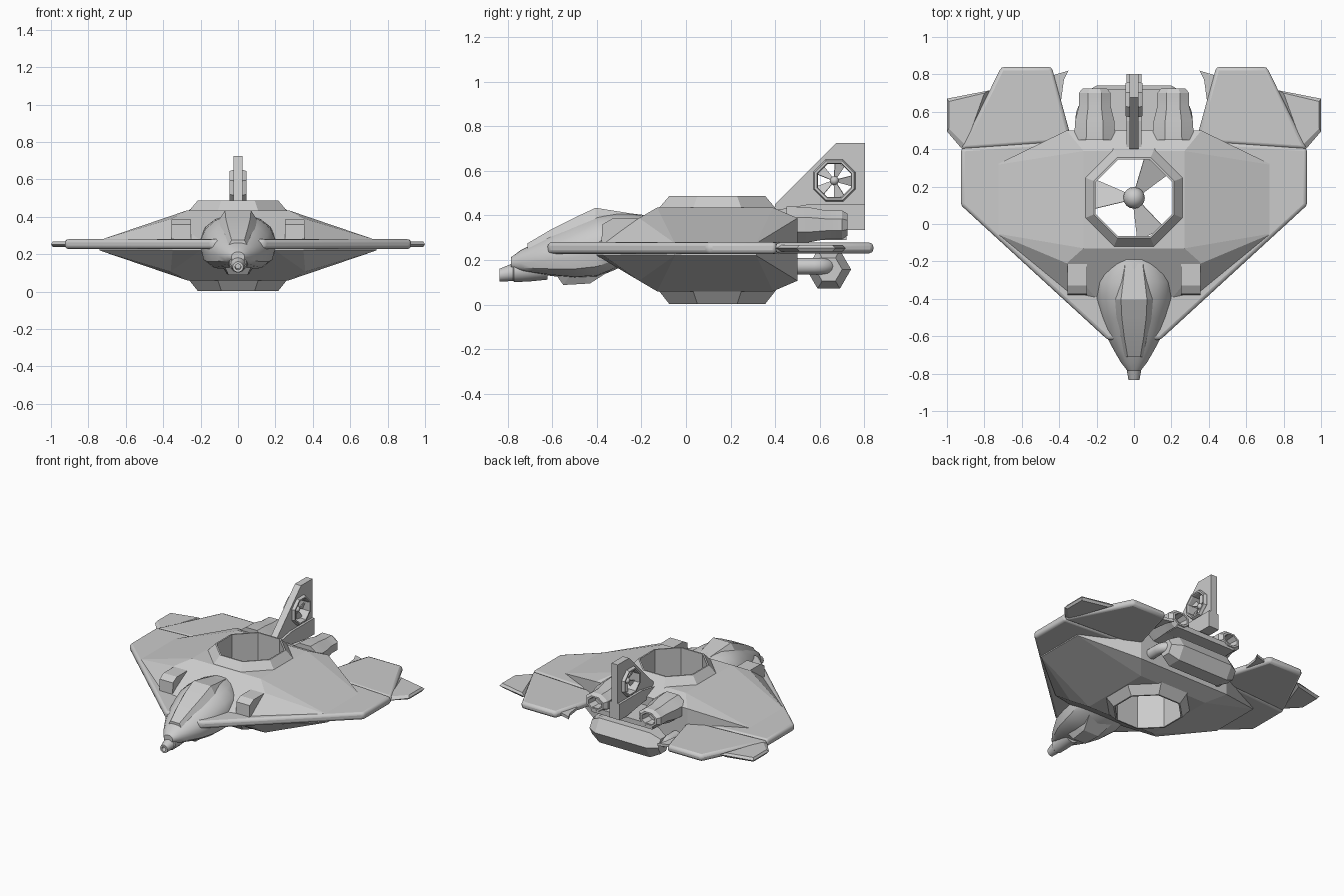
import bpy, bmesh, math
from mathutils import Vector, Matrix

if "Cube" in bpy.data.objects:
    bpy.data.objects.remove(bpy.data.objects["Cube"])

grey = bpy.data.materials.new("light_grey")
grey.diffuse_color = (0.6, 0.6, 0.6, 1)
grey.use_nodes = True
grey.node_tree.nodes["Principled BSDF"].inputs["Base Color"].default_value = grey.diffuse_color


def finish(name, bm, smooth=None, bevel=0, segs=1):
    bmesh.ops.recalc_face_normals(bm, faces=bm.faces)
    me = bpy.data.meshes.new(name)
    bm.to_mesh(me)
    bm.free()
    me.materials.append(grey)
    ob = bpy.data.objects.new(name, me)
    bpy.context.collection.objects.link(ob)
    if bevel:
        m = ob.modifiers.new("bevel", "BEVEL")
        m.width, m.segments, m.limit_method = bevel, segs, 'ANGLE'
    if smooth:
        bpy.ops.object.select_all(action='DESELECT')
        ob.select_set(True)
        bpy.context.view_layer.objects.active = ob
        bpy.ops.object.shade_smooth_by_angle(angle=math.radians(smooth))
    return ob


def loft(name, rings, cap=True, closed=False, **kw):
    """Skin a list of point loops with quads."""
    bm = bmesh.new()
    vs = [[bm.verts.new(p) for p in r] for r in rings]
    n = len(vs[0])
    for k in range(len(vs) if closed else len(vs) - 1):
        a, b = vs[k], vs[(k + 1) % len(vs)]
        for i in range(n):
            j = (i + 1) % n
            bm.faces.new((a[i], a[j], b[j], b[i]))
    if cap and not closed:
        bm.faces.new(vs[0])
        bm.faces.new(vs[-1])
    return finish(name, bm, **kw)


def convex(name, pts, **kw):
    bm = bmesh.new()
    for p in pts:
        bm.verts.new(p)
    bmesh.ops.convex_hull(bm, input=bm.verts)
    bmesh.ops.dissolve_limit(bm, angle_limit=0.02, verts=bm.verts, edges=bm.edges)
    return finish(name, bm, **kw)


def slab(name, outline, z0, z1, **kw):
    return loft(name, [[(x, y, z) for x, y in outline] for z in (z0, z1)], **kw)


def box(name, x0, x1, y0, y1, z0, z1, **kw):
    return slab(name, [(x0, y0), (x1, y0), (x1, y1), (x0, y1)], z0, z1, **kw)


def circle(r, n, c, axis='z', start=0.0):
    out = []
    for i in range(n):
        t = start + 2 * math.pi * i / n
        a, b = r * math.cos(t), r * math.sin(t)
        v = {'z': (a, b, 0), 'x': (0, a, b), 'y': (a, 0, b)}[axis]
        out.append(Vector(c) + Vector(v))
    return out


def octagon(apothem, c, axis='z'):
    return circle(apothem / math.cos(math.pi / 8), 8, c, axis, math.pi / 8)


def cut(ob, cutter):
    m = ob.modifiers.new("duct", "BOOLEAN")
    m.operation, m.object, m.solver = 'DIFFERENCE', cutter, 'EXACT'


def fan(name, c, r, hub, blades, start, frame, width, pitch):
    """Round hub with wide pitched blades."""
    bm = bmesh.new()
    bmesh.ops.create_uvsphere(bm, u_segments=16, v_segments=8, radius=hub)
    for k in range(blades):
        t = start + 2 * math.pi * k / blades
        rot = Matrix.Rotation(t, 4, 'Z') @ Matrix.Rotation(pitch, 4, 'X')
        vs = []
        for z in (-0.003, 0.003):
            vs += [bm.verts.new(rot @ Vector(p)) for p in
                   ((hub * .6, -width * .25, z), (r, -width, z), (r, width, z), (hub * .6, width * .25, z))]
        for f in ((3, 2, 1, 0), (4, 5, 6, 7), (0, 1, 5, 4), (1, 2, 6, 5), (2, 3, 7, 6), (3, 0, 4, 7)):
            bm.faces.new([vs[i] for i in f])
    bm.transform(Matrix.Translation(c) @ frame)
    return finish(name, bm, smooth=40)


ZM, YD = 0.25, 0.14  # mid height of the wing, centre of the lift duct

# Central hull, symmetric above and below the wing
pts = []
for sx in (-1, 1):
    for x, y, h in ((.27, -.13, .185), (.27, .39, .185), (.36, -.21, .138), (.36, .5, .138),
                    (.74, -.05, .025), (.74, .315, .025), (.35, -.37, .025), (.2, -.4, .025)):
        pts += [(sx * x, y, ZM + h), (sx * x, y, .245 - h)]
hull = convex("hull", pts)

# Main wing with rounded edge
half = [(.14, -.62), (.925, .10), (.925, .405), (.3, .45)]
wing = slab("wing", half + [(-x, y) for x, y in half[::-1]], .228, .28,
            bevel=.018, segs=3, smooth=35)

# Octagonal lift duct, open through the hull
duct_cut = slab("duct_cutter", [p.xy for p in octagon(.225, (0, YD, 0))], -.2, .8)
duct_cut.hide_render = True
duct_cut.hide_viewport = True
cut(hull, duct_cut)
cut(wing, duct_cut)
loft("lift_duct", [octagon(a, (0, YD, z)) for a, z in
     ((.268, .425), (.215, .487), (.205, .487), (.205, .003), (.215, .003), (.268, .07))], closed=True)
fan("lift_fan", (0, YD, .25), .215, .058, 3, math.radians(55), Matrix(), .085, .35)

# Parts repeated on both sides
for s, side in ((-1, "left"), (1, "right")):
    def mir(pl):
        return [(s * x, y) for x, y in pl]
    slab(side + "_rear_flap", mir([(.33, .44), (.925, .40), (.71, .84), (.44, .84)]), .23, .278,
         bevel=.018, segs=2, smooth=35)
    loft(side + "_winglet", [[(s * x, y, z) for x, y in pl] for pl, z in (
        ([(.80, .70), (.99, .655), (.99, .51), (.90, .42)], .238),
        ([(.77, .715), (1, .67), (1, .495), (.91, .39)], .253),
        ([(.80, .70), (.99, .655), (.99, .51), (.90, .42)], .268))])
    slab(side + "_spike", mir([(.39, .66), (.45, .79), (.35, .82), (.375, .77)]), .243, .262)
    # Intake box sloping forward
    convex(side + "_intake", [(s * x, y, z) for x in (.25, .355) for y, z in
           ((-.38, .26), (-.375, .36), (-.33, .386), (-.2, .386), (-.2, .26))])
    # Upper engine pod
    loft(side + "_engine_pod", [[(s * (.21 + p.x), p.y, .358 + (p.z - .358) * .75)
         for p in octagon(r, (0, y, .358), 'y')] for y, r in
         ((.45, .11), (.55, .105), (.63, .085), (.70, .085), (.725, .065), (.725, .05), (.66, .04))],
         smooth=30)
    # Pipe elbow into the rear tank
    path = [(.275, .46, 0)] + [(.205 + .07 * math.cos(t), .575 + .07 * math.sin(t), t)
                               for t in [i * math.pi / 12 for i in range(7)]] + [(.17, .645, math.pi / 2)]
    loft(side + "_pipe", [[(s * (x + .037 * math.cos(a) * math.cos(t)),
         y + .037 * math.cos(a) * math.sin(t), .172 + .037 * math.sin(a))
         for a in [k * math.pi / 6 for k in range(12)]] for x, y, t in path], smooth=40)

# Hexagonal tank across the rear
loft("rear_tank", [circle(r, 6, (x, .64, .158), 'x') for x, r in
     ((-.27, .06), (-.2, .1), (.2, .1), (.27, .06))])
box("tail_deck", -.24, .24, .45, .72, .29, .325)

# Nose body: half width, top and bottom along y
rings = []
for y, w, top, bot in ((-.785, .035, .212, .165), (-.74, .07, .245, .15), (-.68, .105, .275, .14),
                       (-.6, .148, .318, .128), (-.5, .178, .365, .118), (-.4, .198, .408, .122),
                       (-.31, .197, .412, .16), (-.24, .165, .408, .2), (-.19, .125, .402, .24)):
    h = top - bot
    prof = [(.0, 1), (.32, .985), (.62, .9), (.88, .74), (1, .55), (1, .38), (.93, .17), (.68, .03), (.0, 0)]
    prof += [(-a, b) for a, b in prof[-2:0:-1]]
    rings.append([(a * w, y, bot + b * h) for a, b in prof])
loft("nose", rings, smooth=35)

# Faceted canopy
loft("canopy", [[(-w, y, b), (-w * .62, y, t), (w * .62, y, t), (w, y, b)] for y, w, t, b in
     ((-.71, .055, .275, .24), (-.6, .085, .34, .28), (-.5, .105, .39, .33), (-.405, .112, .434, .37),
      (-.21, .075, .403, .37))], smooth=25)

# Chin block and forward gun
convex("chin", [(s * x, y, z) for s in (-1, 1) for x, y, z in
       ((.07, -.58, .13), (.05, -.55, .088), (.06, -.43, .095), (.1, -.32, .165), (.1, -.5, .16))])
loft("gun", [circle(r, 12, (0, y, z), 'y') for y, z, r in
     ((-.62, .172, .06), (-.7, .16, .056), (-.77, .148, .047), (-.775, .146, .04),
      (-.835, .132, .029), (-.835, .132, .016), (-.8, .139, .016))], smooth=35)


# Tail fin with a ducted tail rotor
def side_plate(name, outline, hx, **kw):
    return loft(name, [[(x, y, z) for y, z in outline] for x in (-hx, hx)], **kw)


C = (0, .665, .556)
fin = side_plate("tail_fin", [(.4, .43), (.4, .45), (.675, .725), (.803, .725), (.803, .335), (.72, .335)], .024)
fin_cut = loft("fin_cutter", [octagon(.084, (x, C[1], C[2]), 'x') for x in (-.2, .2)])
fin_cut.hide_render = True
fin_cut.hide_viewport = True
cut(fin, fin_cut)
side_plate("fin_root", [(.41, .38), (.41, .425), (.55, .45), (.803, .45), (.803, .335), (.72, .335)], .04)
loft("tail_duct", [octagon(a, (x, C[1], C[2]), 'x') for a, x in
     ((.094, -.03), (.088, -.045), (.078, -.045), (.074, -.035),
      (.074, .035), (.078, .045), (.088, .045), (.094, .03))], closed=True)
fan("tail_rotor", C, .078, .02, 5, .3, Matrix.Rotation(math.pi / 2, 4, 'Y'), .025, .35)
